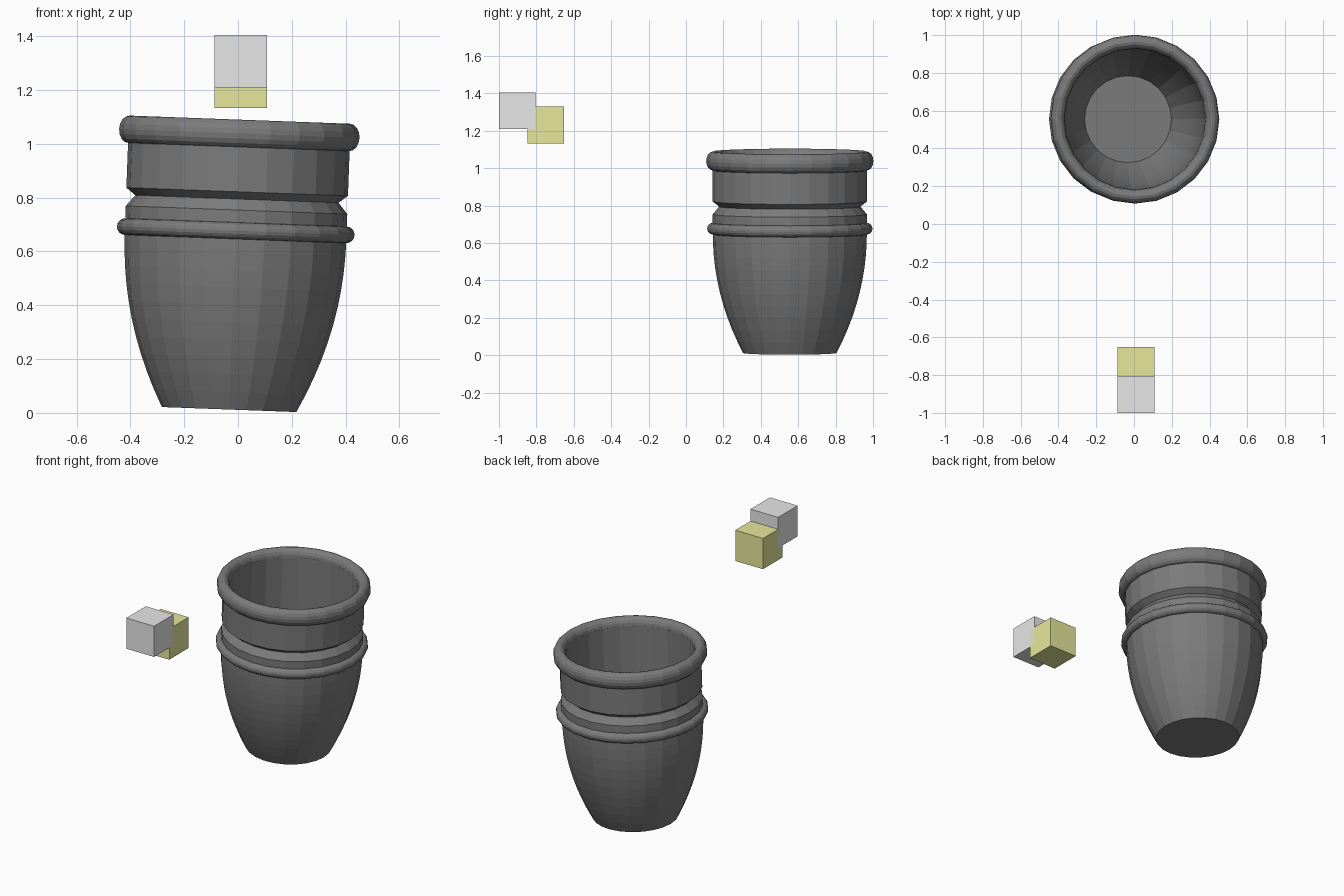
import bpy
import bmesh
from math import sin, cos, pi
from mathutils import Matrix

cube = bpy.data.objects.get("Cube")
if cube:
    bpy.data.objects.remove(cube, do_unlink=True)

SIDES = 24


def material(name, color):
    mat = bpy.data.materials.new(name)
    mat.use_nodes = True
    mat.diffuse_color = (*color, 1)
    bsdf = mat.node_tree.nodes["Principled BSDF"]
    bsdf.inputs["Base Color"].default_value = (*color, 1)
    bsdf.inputs["Roughness"].default_value = 0.8
    return mat


def add_object(name, bm, mat, matrix):
    bmesh.ops.recalc_face_normals(bm, faces=bm.faces)
    mesh = bpy.data.meshes.new(name)
    bm.to_mesh(mesh)
    bm.free()
    mesh.materials.append(mat)
    obj = bpy.data.objects.new(name, mesh)
    obj.matrix_world = matrix
    bpy.context.collection.objects.link(obj)
    return obj


def lathe(name, profile, mat, matrix):
    """Revolve a closed (radius, height) outline; ends on the axis are merged."""
    bm = bmesh.new()
    verts = [bm.verts.new((r, 0, z)) for r, z in profile]
    edges = [bm.edges.new(pair) for pair in zip(verts, verts[1:])]
    bmesh.ops.spin(bm, geom=verts + edges, axis=(0, 0, 1), cent=(0, 0, 0),
                   angle=2 * pi, steps=SIDES, use_merge=False)
    bmesh.ops.remove_doubles(bm, verts=bm.verts, dist=0.0005)
    return add_object(name, bm, mat, matrix)


def ring(name, radius, height, half_width, half_height, mat, matrix):
    """Rounded band with an elliptical section."""
    angles = [2 * pi * i / 16 for i in range(17)]
    outline = [(radius + half_width * cos(a), height + half_height * sin(a))
               for a in angles]
    return lathe(name, outline, mat, matrix)


def curve(foot, belly, low, high, steps=10):
    """Swelling side of the pot, steep at the top."""
    points = []
    for i in range(steps + 1):
        t = i / steps
        points.append((foot + (belly - foot) * (1 - (1 - t) ** 2.1),
                       low + (high - low) * t))
    return points


clay = material("dark grey clay", (0.2, 0.2, 0.2))
grey = material("light grey", (0.8, 0.8, 0.8))
yellow = material("dull yellow", (0.8, 0.8, 0.33))

# Pot leans slightly towards +x
lean = Matrix.Translation((-0.033, 0.555, 0.0125)) @ Matrix.Rotation(0.037, 4, "Y")

# Outer wall with groove, then inner wall and floor
outer = [(0, 0)] + curve(0.25, 0.412, 0, 0.65)
groove = [(0.412, 0.742), (0.378, 0.783), (0.412, 0.81), (0.412, 1.03)]
inner = [(0.373, 1.03)] + curve(0.23, 0.373, 0.03, 0.66)[::-1] + [(0, 0.03)]
lathe("pot_body", outer + groove + inner, clay, lean)

# Raised bands
ring("pot_rim", 0.41, 1.027, 0.037, 0.051, clay, lean)
ring("pot_lower_band", 0.411, 0.665, 0.031, 0.031, clay, lean)

# Floating cubes
for name, y, z, mat in (("grey_cube", -0.902, 1.307, grey),
                        ("yellow_cube", -0.749, 1.231, yellow)):
    bm = bmesh.new()
    bmesh.ops.create_cube(bm, size=0.196)
    add_object(name, bm, mat, Matrix.Translation((0.01, y, z)))
